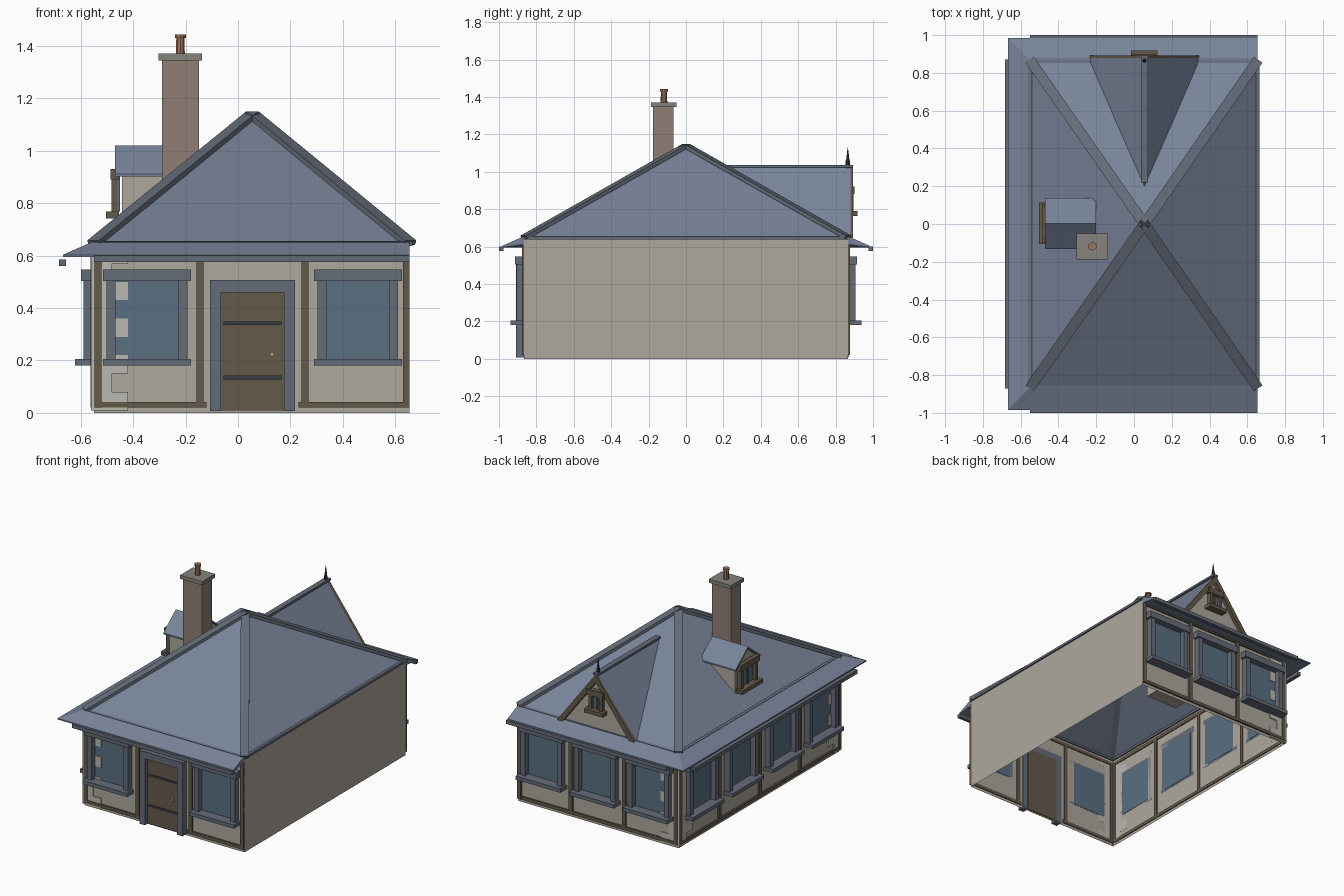
import bpy, bmesh
from mathutils import Vector, Matrix

if "Cube" in bpy.data.objects:
    bpy.data.objects.remove(bpy.data.objects["Cube"])

def mat(name, r, g, b):
    m = bpy.data.materials.new(name)
    m.diffuse_color = (r, g, b, 1)
    m.use_nodes = True
    m.node_tree.nodes["Principled BSDF"].inputs["Base Color"].default_value = m.diffuse_color
    return m

ROOF = mat("slate", .19, .23, .32)
TRIM = mat("painted_trim", .13, .15, .19)
WALL = mat("plaster", .42, .39, .34)
STONE = mat("stone", .50, .48, .44)
TIMBER = mat("timber", .13, .10, .07)
GLASS = mat("glass", .10, .16, .22)
BRICK = mat("brick", .28, .21, .18)
CAP = mat("cap_stone", .24, .23, .20)
POT = mat("clay", .35, .17, .10)
IRON = mat("iron", .04, .045, .05)
BRASS = mat("brass", .5, .38, .12)

def mesh(name, verts, faces, m):
    me = bpy.data.meshes.new(name)
    me.from_pydata([tuple(v) for v in verts], [], faces)
    me.materials.append(m)
    bm = bmesh.new(); bm.from_mesh(me)
    bmesh.ops.recalc_face_normals(bm, faces=bm.faces)
    bm.to_mesh(me); bm.free()
    o = bpy.data.objects.new(name, me)
    bpy.context.collection.objects.link(o)
    return o

BOXF = [(0, 1, 3, 2), (4, 6, 7, 5), (0, 4, 5, 1), (2, 3, 7, 6), (0, 2, 6, 4), (1, 5, 7, 3)]

def box(name, x, y, z, m, M=Matrix()):
    """Box from (min, max) ranges, optionally placed by matrix M."""
    return mesh(name, [M @ Vector((a, b, c)) for a in x for b in y for c in z], BOXF, m)

def bar(name, a, b, w, h, m):
    """Bar from a to b with its wide side facing up."""
    a, b = Vector(a), Vector(b)
    d = (b - a).normalized()
    s = d.cross(Vector((0, 0, 1))).normalized()
    u = s.cross(d)
    vs = [p + s * i * w / 2 + u * j * h / 2 for p in (a, b) for i in (-1, 1) for j in (-1, 1)]
    return mesh(name, vs, BOXF, m)

def cyl(name, x, y, z0, z1, r0, r1, n, m):
    bm = bmesh.new()
    bmesh.ops.create_cone(bm, cap_ends=True, segments=n, radius1=r0, radius2=r1, depth=z1 - z0,
                          matrix=Matrix.Translation((x, y, (z0 + z1) / 2)))
    me = bpy.data.meshes.new(name); bm.to_mesh(me); bm.free()
    me.materials.append(m)
    o = bpy.data.objects.new(name, me)
    bpy.context.collection.objects.link(o)
    return o

X0, X1, Y, EZ = -.55, .655, .866, .645
CX, TOP = .055, 1.14

# wall shell, open underneath
foot = [(X0, -Y), (X1, -Y), (X1, Y), (X0, Y)]
mesh("walls", [(x, y, z) for z in (0, EZ) for x, y in foot],
     [(i, (i + 1) % 4, (i + 1) % 4 + 4, i + 4) for i in range(4)], WALL)

# hipped roof, hip cappings and eave rim
mesh("main_roof", [(x, y, EZ) for x, y in foot] + [(CX, 0, TOP)],
     [(i, (i + 1) % 4, 4) for i in range(4)], ROOF)
for i, (x, y) in enumerate(foot):
    bar("hip_capping", (x, y, EZ + .004), (CX, 0, TOP), .055, .02, TRIM)
    x2, y2 = foot[(i + 1) % 4]
    bar("eave_rim", (x, y, EZ), (x2, y2, EZ), .02, .016, TRIM)

# skirt roof swept around front, left and back
sect = [(0, .655), (.118, .603), (.118, .595), (0, .612)]
sv = []
for px, py, ox, oy in ((X1, -Y, 0, -1), (X0, -Y, -1, -1), (X0, Y, -1, 1), (X1, Y, 0, 1)):
    sv += [(px + ox * d, py + oy * d, z) for d, z in sect]
sf = [(k * 4 + j, k * 4 + (j + 1) % 4, k * 4 + 4 + (j + 1) % 4, k * 4 + 4 + j)
      for k in range(3) for j in range(4)]
mesh("skirt_roof", sv, sf + [(0, 1, 2, 3), (12, 13, 14, 15)], ROOF)
for s in (-1, 1):
    box("gutter", (X0, X1), sorted((s * .975, s)), (.575, .6), TRIM)
box("gutter", (-.682, -.656), (-.87, .87), (.56, .586), TRIM)

# facade frames: local x along the wall, local -y outward
def face(origin, deg):
    return Matrix.Translation(origin) @ Matrix.Rotation(deg * 3.14159265 / 180, 4, 'Z')

FRONT, BACK, LEFT = face((0, -Y, 0), 0), face((0, Y, 0), 180), face((X0, 0, 0), -90)

def window(c, M):
    box("window_glass", (c - .13, c + .13), (-.003, .002), (.195, .51), GLASS, M)
    box("window_header", (c - .168, c + .168), (-.048, 0), (.503, .547), TRIM, M)
    box("window_sill", (c - .168, c + .168), (-.072, 0), (.18, .205), TRIM, M)
    for s in (-1, 1):
        box("window_jamb", sorted((c + s * .12, c + s * .154)), (-.04, 0), (.2, .51), TRIM, M)

def post(c, M):
    box("timber_post", (c - .013, c + .013), (-.012, .006), (.02, .62), TIMBER, M)

def rail(a, b, z, M):
    box("timber_rail", (a, b), (-.011, .006), (z, z + .022), TIMBER, M)

BAYS = [-.534, -.145, .255, .642]
for c in BAYS:
    post(c, FRONT)
    post(-c, BACK)
for c in (-.852, -.433, 0, .433, .852):
    post(c, LEFT)
for c in (-.347, .457):
    window(c, FRONT)
for c in (-.347, .055, .457):
    window(-c, BACK)
for c in (-.643, -.2165, .2165, .643):
    window(c, LEFT)
rail(-.547, -.12, .02, FRONT)
rail(.23, .655, .02, FRONT)
rail(-.547, .655, .6, FRONT)
for z in (.02, .6):
    rail(-.655, .547, z, BACK)
    rail(-.865, .865, z, LEFT)

# corner stones on the two left corners, alternating long and short
for i in range(9):
    z = (.01 + .07 * i, .08 + .07 * i)
    lx, ly = (.14, .08) if i % 2 == 0 else (.08, .14)
    for s in (-1, 1):
        box("corner_stone", (-.56, -.56 + lx), sorted((s * .865, s * (Y + .006))), z, STONE)
        box("corner_stone", (-.56, -.549), sorted((s * (Y + .006), s * (Y + .006 - ly))), z, STONE)

# door
box("door", (-.065, .177), (-.014, .006), (.01, .462), TIMBER, FRONT)
for a, b in ((-.107, -.064), (.176, .217)):
    box("door_jamb", (a, b), (-.042, .004), (.008, .47), TRIM, FRONT)
box("door_lintel", (-.107, .217), (-.042, .004), (.46, .507), TRIM, FRONT)
for z in (.128, .335):
    box("door_strap", (-.055, .165), (-.02, -.01), (z, z + .014), IRON, FRONT)
box("door_knob", (.122, .138), (-.035, -.01), (.216, .232), BRASS, FRONT)

# back gable: face, roof planes, bargeboards, ridge and finial
GZ, GW = 1.03, .29
mesh("gable_face", [(CX - .27, .868, .645), (CX + .27, .868, .645), (CX, .868, 1.01)], [(0, 1, 2)], WALL)
for s in (-1, 1):
    mesh("gable_roof", [(CX, .2, GZ), (CX, .88, GZ), (CX + s * GW, .88, .645), (CX + s * GW, .86, .645)],
         [(0, 1, 2, 3)], ROOF)
    mesh("bargeboard", [(CX + s * dx, y, z) for y in (.866, .892)
                        for dx, z in ((0, GZ), (GW, .645), (GW - .04, .645), (0, GZ - .055))],
         [(0, 1, 2, 3), (4, 7, 6, 5), (0, 4, 5, 1), (1, 5, 6, 2), (2, 6, 7, 3), (3, 7, 4, 0)], TIMBER)
bar("gable_ridge", (CX, .22, GZ), (CX, .893, GZ), .036, .014, TRIM)
cyl("finial_base", CX, .865, 1.02, 1.06, .011, .011, 8, IRON)
cyl("finial_spike", CX, .865, 1.06, 1.13, .009, .001, 8, IRON)

# small timber windows on gable and dormer
def attic_window(w, z0, z1, M):
    box("attic_glass", (-w, w), (-.006, .004), (z0, z1), GLASS, M)
    for s in (-1, 1):
        box("attic_jamb", sorted((s * (w - .022), s * w)), (-.028, 0), (z0, z1), TIMBER, M)
    box("attic_header", (-w - .012, w + .012), (-.032, 0), (z1 - .03, z1 + .01), TIMBER, M)
    box("attic_sill", (-w - .02, w + .02), (-.05, 0), (z0 - .026, z0), TIMBER, M)
    box("attic_glazing_bar", (-.006, .006), (-.014, 0), (z0, z1), TIMBER, M)

attic_window(.05, .79, .91, face((CX, .868, 0), 180))

# left dormer: gabled body and pitched roof
DX = -.442
prof = [(-.105, .66), (.105, .66), (.105, .925), (0, 1.005), (-.105, .925)]
mesh("dormer_body", [(x, y, z) for x in (DX, -.2) for y, z in prof],
     [(0, 1, 2, 3, 4), (9, 8, 7, 6, 5)] + [(i, (i + 1) % 5, (i + 1) % 5 + 5, i + 5) for i in range(5)], WALL)
for s in (-1, 1):
    mesh("dormer_roof", [(x, .003 + s * y, z) for x in (-.47, -.2)
                         for y, z in ((0, 1.02), (.135, .912), (.135, .902), (0, 1.008))],
         [(0, 1, 2, 3), (4, 7, 6, 5), (0, 4, 5, 1), (1, 5, 6, 2), (2, 6, 7, 3), (3, 7, 4, 0)], ROOF)
attic_window(.09, .768, .92, face((DX - .012, .003, 0), -90))

# chimney stack, cap and pot
box("chimney_stack", (-.29, -.148), (-.177, -.068), (.8, 1.346), BRICK)
box("chimney_cap", (-.304, -.137), (-.188, -.05), (1.345, 1.37), CAP)
cyl("chimney_pot", -.22, -.118, 1.37, 1.435, .018, .016, 10, POT)
cyl("chimney_pot_rim", -.22, -.118, 1.43, 1.443, .022, .022, 10, POT)
